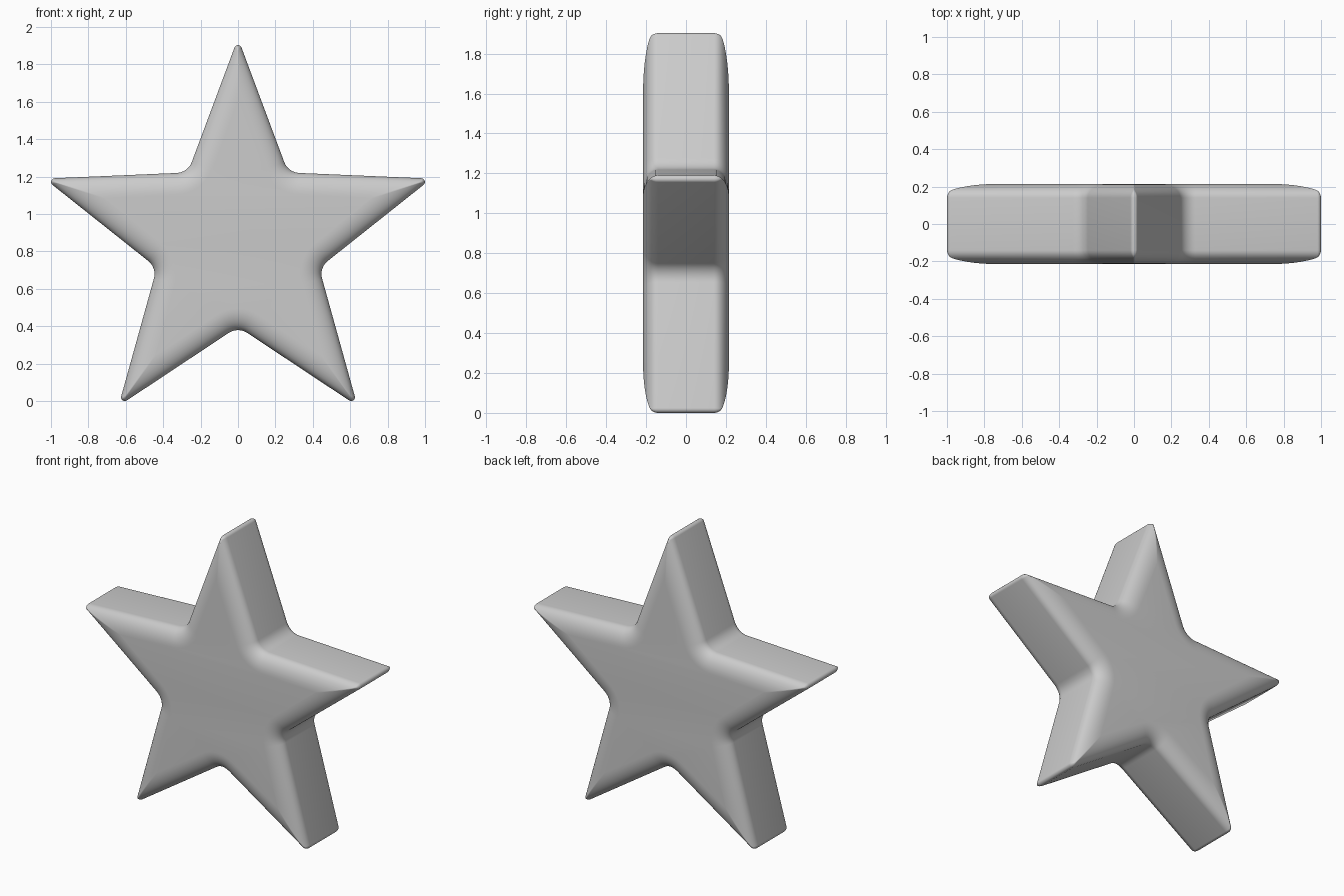
import bpy, bmesh
from math import sin, cos, pi, radians

cube = bpy.data.objects.get("Cube")
if cube:
    bpy.data.objects.remove(cube, do_unlink=True)

CENTRE_Z = 0.853
TIP, TIP_ROUND = 1.087, 0.02
VALLEY, VALLEY_ROUND = 0.456, 0.09
TIP_HALF = radians(20.5)
VALLEY_HALF = TIP_HALF + pi / 5
HALF_SIDE, HALF_DEPTH, INSET = 0.14, 0.215, 0.115
ARC, STEPS = 8, 10


def corner(angle, radius, fillet, half, sign):
    """Arc rounding one corner: sign 1 for a tip, -1 for a valley."""
    centre = radius - sign * fillet / sin(half)
    span = pi / 2 - half
    for i in range(ARC + 1):
        t = angle + sign * span * (2 * i / ARC - 1)
        yield (centre * cos(angle) + sign * fillet * cos(t),
               centre * sin(angle) + sign * fillet * sin(t))


def outline(inset):
    """Rounded five-pointed star, moved inward by the inset."""
    points = []
    for k in range(5):
        a = pi / 2 + k * 2 * pi / 5
        points += corner(a, TIP - inset / sin(TIP_HALF),
                         max(TIP_ROUND - inset, 0.003), TIP_HALF, 1)
        points += corner(a + pi / 5, VALLEY - inset / sin(VALLEY_HALF),
                         VALLEY_ROUND + inset, VALLEY_HALF, -1)
    return points


# Soft edge profile from the side wall to the flat face, then mirrored
edge = []
for i in range(STEPS + 1):
    t = i / STEPS * pi / 2
    edge.append((INSET * (1 - cos(t)), HALF_SIDE + (HALF_DEPTH - HALF_SIDE) * sin(t)))
profile = [(d, -y) for d, y in reversed(edge)] + edge

# Star body
bm = bmesh.new()
rings = [[bm.verts.new((x, y, z + CENTRE_Z)) for x, z in outline(d)] for d, y in profile]
for a, b in zip(rings, rings[1:]):
    for i in range(len(a)):
        j = (i + 1) % len(a)
        bm.faces.new((a[i], a[j], b[j], b[i]))
bm.faces.new(rings[0])
bm.faces.new(rings[-1])
bmesh.ops.recalc_face_normals(bm, faces=bm.faces)
mesh = bpy.data.meshes.new("star_body")
bm.to_mesh(mesh)
bm.free()
star = bpy.data.objects.new("star_body", mesh)
bpy.context.collection.objects.link(star)

# Light grey material
grey = bpy.data.materials.new("light_grey")
grey.use_nodes = True
colour = (0.6, 0.6, 0.6, 1)
grey.diffuse_color = colour
grey.node_tree.nodes["Principled BSDF"].inputs["Base Color"].default_value = colour
mesh.materials.append(grey)

bpy.ops.object.select_all(action="DESELECT")
star.select_set(True)
bpy.context.view_layer.objects.active = star
bpy.ops.object.shade_smooth_by_angle(angle=radians(40))
